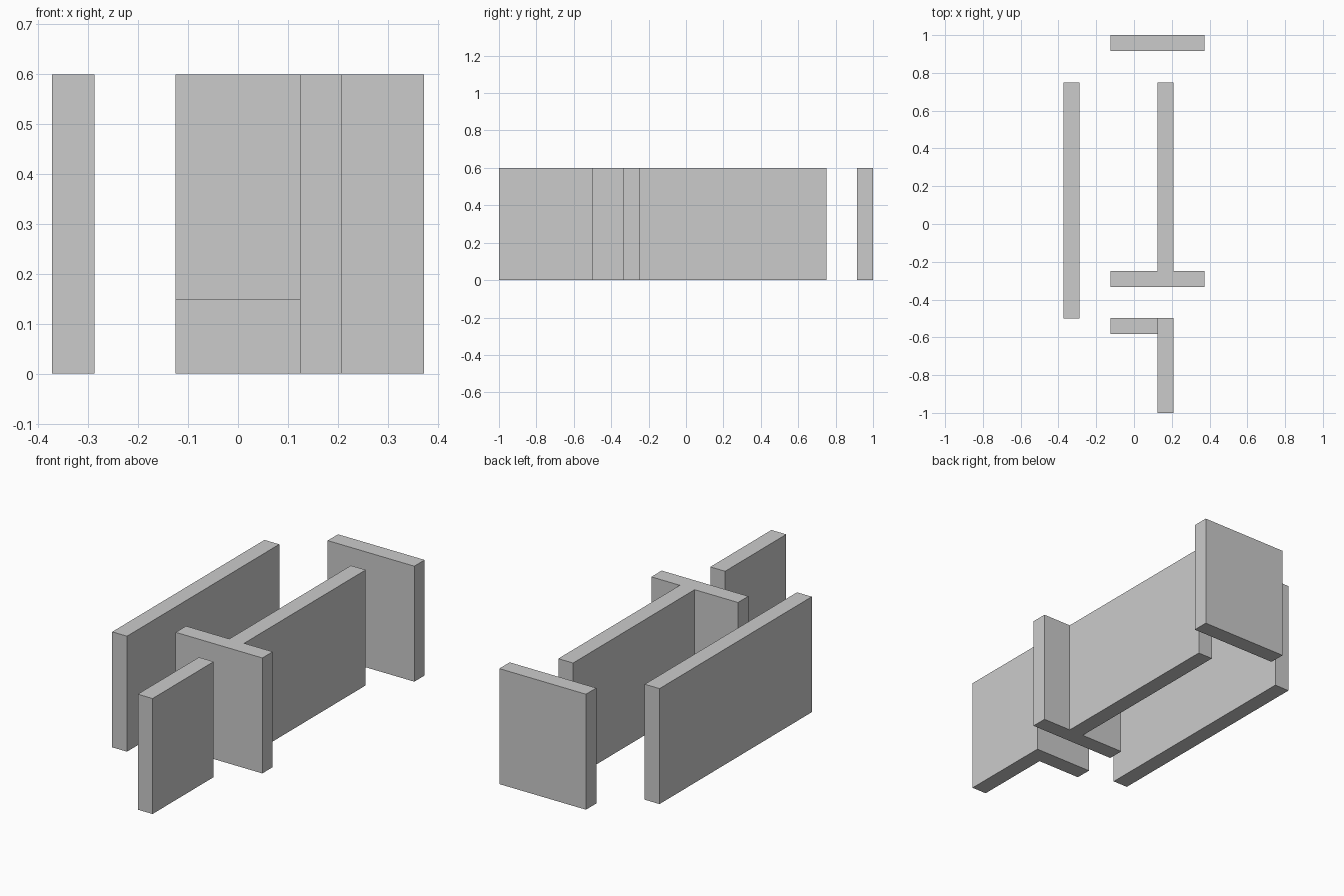
import bpy
import bmesh

if "Cube" in bpy.data.objects:
    bpy.data.objects.remove(bpy.data.objects["Cube"])

HEIGHT = 0.6
LOW = 0.15
T = 0.085  # wall thickness


def extrude_plan(name, outline, height=HEIGHT):
    """Extrude a floor-plan outline straight up from z = 0."""
    bm = bmesh.new()
    base = bm.faces.new([bm.verts.new((x, y, 0)) for x, y in outline])
    top = bmesh.ops.extrude_face_region(bm, geom=[base], use_keep_orig=True)
    verts = [v for v in top["geom"] if isinstance(v, bmesh.types.BMVert)]
    bmesh.ops.translate(bm, verts=verts, vec=(0, 0, height))
    bmesh.ops.recalc_face_normals(bm, faces=bm.faces)
    mesh = bpy.data.meshes.new(name)
    bm.to_mesh(mesh)
    bm.free()
    obj = bpy.data.objects.new(name, mesh)
    bpy.context.collection.objects.link(obj)
    return obj


def wall(name, x0, x1, y0, y1, height=HEIGHT):
    return extrude_plan(name, [(x0, y0), (x1, y0), (x1, y1), (x0, y1)], height)


# Free-standing straight walls
wall("left_wall", -0.373, -0.373 + T, -0.5, 0.75)
wall("back_wall", -0.125, 0.373, 1 - T, 1)

# T-shaped wall: cross piece with a long stem running back
extrude_plan("t_wall", [
    (-0.125, -0.248 - T), (0.373, -0.248 - T), (0.373, -0.248),
    (0.124 + T, -0.248), (0.124 + T, 0.75), (0.124, 0.75),
    (0.124, -0.248), (-0.125, -0.248),
])

# Front wall with a low wall meeting its side
wall("front_wall", 0.124, 0.124 + T, -1, -0.498)
wall("low_wall", -0.125, 0.124, -0.498 - T, -0.498, LOW)
